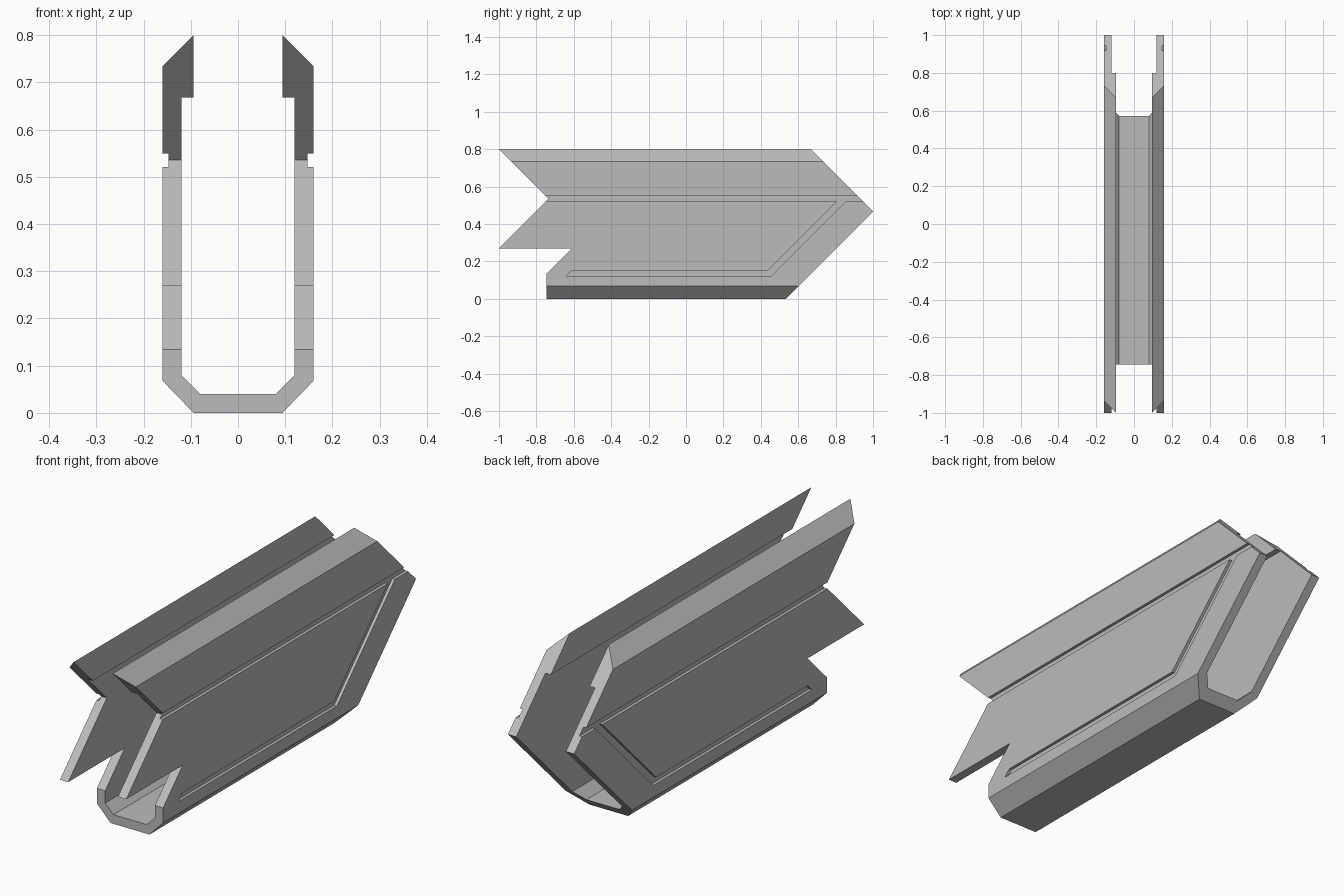
import bpy, bmesh
from mathutils import Vector

cube = bpy.data.objects.get("Cube")
if cube:
    bpy.data.objects.remove(cube, do_unlink=True)

grey = bpy.data.materials.new("plain_grey")
grey.use_nodes = True
colour = (0.5, 0.5, 0.5, 1)
grey.diffuse_color = colour
grey.node_tree.nodes["Principled BSDF"].inputs["Base Color"].default_value = colour


def prism(name, points, axis, start, end):
    """Extrude a profile along x (points are y, z) or y (points are x, z)."""
    bm = bmesh.new()
    place = (lambda a, b: (start, a, b)) if axis == "x" else (lambda a, b: (a, start, b))
    face = bm.faces.new([bm.verts.new(place(a, b)) for a, b in points])
    out = bmesh.ops.extrude_face_region(bm, geom=[face])
    move = Vector((end - start, 0, 0) if axis == "x" else (0, end - start, 0))
    bmesh.ops.translate(bm, vec=move,
                        verts=[g for g in out["geom"] if isinstance(g, bmesh.types.BMVert)])
    bmesh.ops.recalc_face_normals(bm, faces=bm.faces)
    mesh = bpy.data.meshes.new(name)
    bm.to_mesh(mesh)
    bm.free()
    mesh.materials.append(grey)
    obj = bpy.data.objects.new(name, mesh)
    bpy.context.collection.objects.link(obj)
    return obj


def cut(target, cutter, operation):
    """Apply a boolean and discard its cutter."""
    mod = target.modifiers.new("cut", "BOOLEAN")
    mod.operation, mod.solver, mod.object = operation, "EXACT", cutter
    graph = bpy.context.evaluated_depsgraph_get()
    mesh = bpy.data.meshes.new_from_object(target.evaluated_get(graph))
    target.modifiers.clear()
    target.data = mesh
    bpy.data.objects.remove(cutter, do_unlink=True)


# Channel cross-section with chamfered bottom and thick top rails
half = [(0.094, 0), (0.16, 0.068), (0.16, 0.734), (0.094, 0.8),
        (0.094, 0.668), (0.12, 0.668), (0.12, 0.08), (0.08, 0.04)]
section = half + [(-x, z) for x, z in reversed(half)]
shell = prism("channel_shell", section, "y", -1.2, 1.2)

# Side outline: notched front, pointed back
outline = [(-1.05, 0.85), (0.617, 0.85), (1, 0.467), (0.483, -0.05), (-0.745, -0.05),
           (-0.745, 0.134), (-0.61, 0.269), (-1, 0.269), (-0.734, 0.535)]
cut(shell, prism("outline_cutter", outline, "x", -0.3, 0.3), "INTERSECT")

# Shallow grooves on both outer walls
rail_groove = [(-1.2, 0.521), (1.2, 0.521), (1.2, 0.549), (-1.2, 0.549)]
panel_groove = [(-0.64, 0.121), (0.454, 0.121), (0.865, 0.532), (0.817, 0.532),
                (0.434, 0.149), (-0.612, 0.149)]
for side in (-1, 1):
    for points in (rail_groove, panel_groove):
        cut(shell, prism("groove_cutter", points, "x", side * 0.147, side * 0.2), "DIFFERENCE")

for poly in shell.data.polygons:
    poly.use_smooth = False
